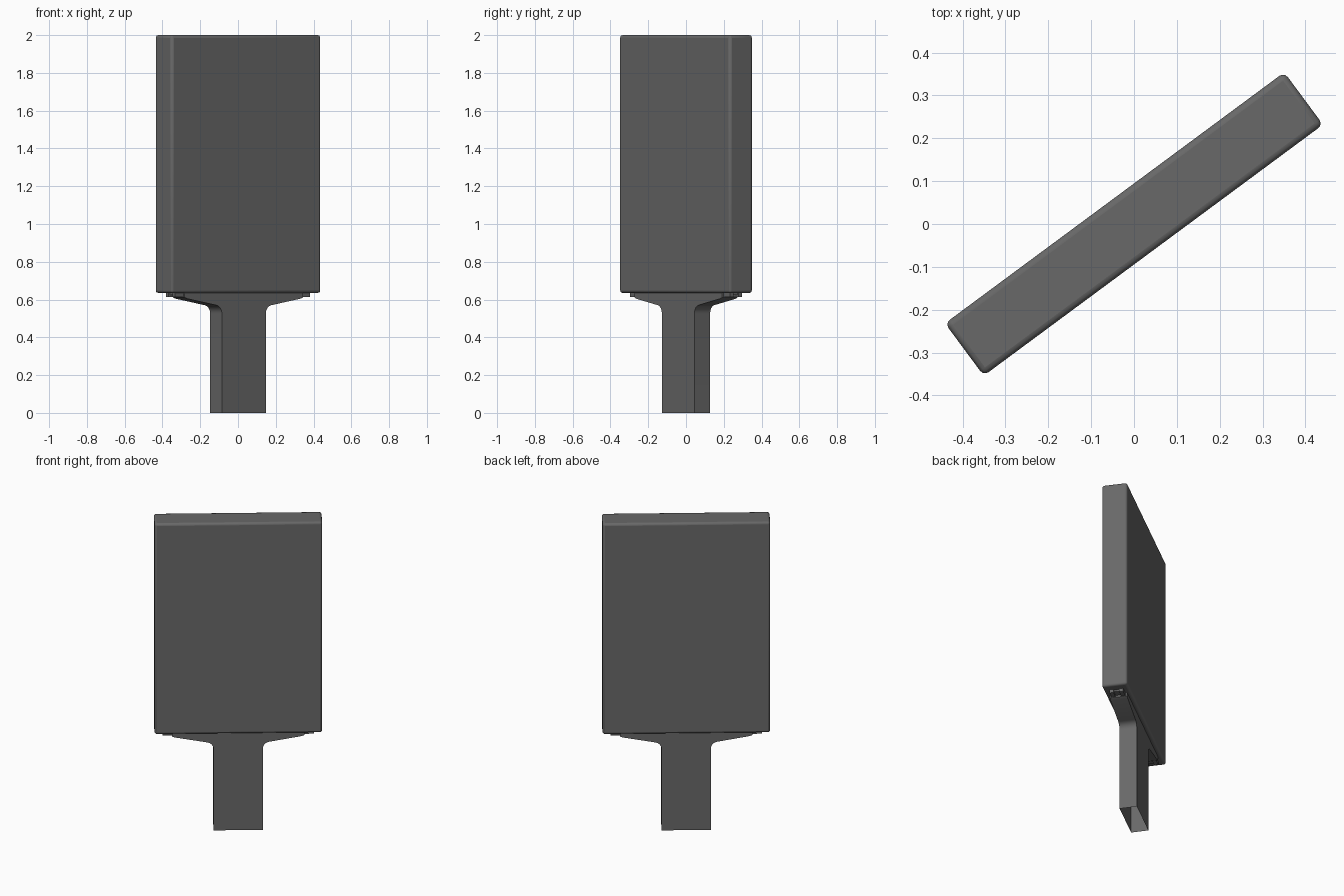
import bpy, bmesh, math
from mathutils import Matrix, Vector

if "Cube" in bpy.data.objects:
    bpy.data.objects.remove(bpy.data.objects["Cube"], do_unlink=True)

TURN = Matrix.Rotation(math.radians(36.5), 4, 'Z')

# Single dark grey finish
grey = bpy.data.materials.new("dark_grey")
grey.use_nodes = True
color = (0.14, 0.14, 0.14, 1)
grey.diffuse_color = color
grey.node_tree.nodes["Principled BSDF"].inputs["Base Color"].default_value = color


def finish(name, bm, bevel=0):
    bmesh.ops.recalc_face_normals(bm, faces=bm.faces)
    mesh = bpy.data.meshes.new(name)
    bm.to_mesh(mesh)
    bm.free()
    mesh.materials.append(grey)
    obj = bpy.data.objects.new(name, mesh)
    bpy.context.collection.objects.link(obj)
    obj.matrix_world = TURN
    if bevel:
        mod = obj.modifiers.new("rounded_edges", 'BEVEL')
        mod.width = bevel
        mod.segments = 3
    bpy.ops.object.select_all(action='DESELECT')
    obj.select_set(True)
    bpy.context.view_layer.objects.active = obj
    bpy.ops.object.shade_smooth_by_angle(angle=math.radians(35))
    return obj


def box(name, size, center, bevel=0):
    bm = bmesh.new()
    bmesh.ops.create_cube(bm, size=1)
    bmesh.ops.scale(bm, vec=size, verts=bm.verts)
    bmesh.ops.translate(bm, vec=center, verts=bm.verts)
    return finish(name, bm, bevel)


# Flat rounded panel
box("panel", (0.985, 0.152, 1.365), (0, 0, 1.3175), 0.014)

# Stem that flares out under the panel, open at the bottom
half_w, half_t, radius = 0.1445, 0.052, 0.045
side = [(half_w, 0)]
for i in range(7):
    a = math.radians(180 - i * 80 / 6)
    side.append((half_w + radius + radius * math.cos(a), 0.526 + radius * math.sin(a)))
side += [(0.375, 0.605), (0.39, 0.612), (0.39, 0.64)]
outline = side + [(-x, z) for x, z in reversed(side)]
bm = bmesh.new()
front = bm.faces.new([bm.verts.new((x, -half_t, z)) for x, z in outline])
ext = bmesh.ops.extrude_face_region(bm, geom=[front], use_keep_orig=True)
moved = [v for v in ext["geom"] if isinstance(v, bmesh.types.BMVert)]
bmesh.ops.translate(bm, vec=Vector((0, 2 * half_t, 0)), verts=moved)
bottom = [f for f in bm.faces if all(v.co.z < 0.001 for v in f.verts)]
bmesh.ops.delete(bm, geom=bottom, context='FACES_ONLY')
finish("flared_stem", bm)

# Small clips at both ends of the flare
for label, s in (("left", 1), ("right", -1)):
    for n, y in (("front", -0.029), ("back", 0.029)):
        box(f"{label}_{n}_clip", (0.07, 0.024, 0.028), (s * 0.41, y, 0.628))
    box(f"{label}_clip_bridge", (0.05, 0.04, 0.016), (s * 0.41, 0, 0.632))
